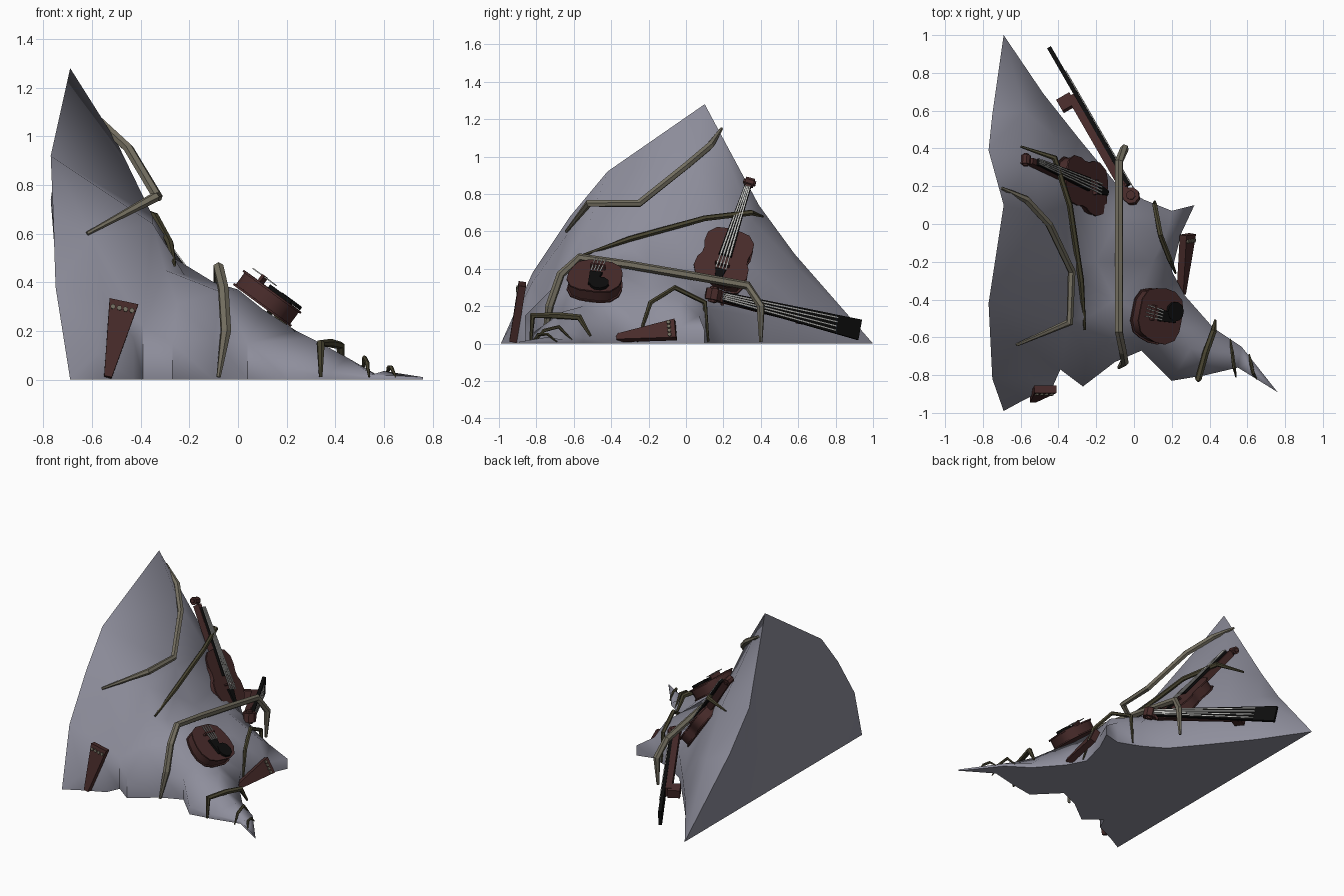
import bpy, bmesh, math
from mathutils import Vector, Matrix
from mathutils.geometry import delaunay_2d_cdt

if "Cube" in bpy.data.objects:
    bpy.data.objects.remove(bpy.data.objects["Cube"])


def mat(name, r, g, b):
    m = bpy.data.materials.new(name)
    m.diffuse_color = (r, g, b, 1)
    m.use_nodes = True
    m.node_tree.nodes["Principled BSDF"].inputs["Base Color"].default_value = m.diffuse_color
    return m


ROCK = mat("grey_rock", .27, .27, .33)
WOOD = mat("dark_red_wood", .064, .024, .023)
BLACK = mat("black_wood", .004, .004, .004)
PALE = mat("pale_root", .17, .155, .115)
OLIVE = mat("olive_root", .065, .058, .03)
STRING = mat("string_grey", .5, .5, .48)


def finish(name, bm, material, angle=None):
    bmesh.ops.recalc_face_normals(bm, faces=bm.faces)
    me = bpy.data.meshes.new(name)
    bm.to_mesh(me)
    bm.free()
    me.materials.append(material)
    ob = bpy.data.objects.new(name, me)
    bpy.context.collection.objects.link(ob)
    if angle:
        bpy.ops.object.select_all(action='DESELECT')
        ob.select_set(True)
        bpy.context.view_layer.objects.active = ob
        bpy.ops.object.shade_smooth_by_angle(angle=math.radians(angle))
    return ob


def frame(loc, axis, normal):
    """Local y runs along axis, local z along normal."""
    y = Vector(axis).normalized()
    x = y.cross(Vector(normal)).normalized()
    m = Matrix((x, y, x.cross(y))).transposed().to_4x4()
    m.translation = loc
    return m


def prism(name, pts, z0, z1, material, M, angle=None):
    bm = bmesh.new()
    lo = [bm.verts.new(M @ Vector((x, y, z0))) for x, y in pts]
    hi = [bm.verts.new(M @ Vector((x, y, z1))) for x, y in pts]
    bm.faces.new(lo)
    bm.faces.new(hi)
    n = len(pts)
    for i in range(n):
        j = (i + 1) % n
        bm.faces.new((lo[i], lo[j], hi[j], hi[i]))
    return finish(name, bm, material, angle)


def taper(w0, w1, y0, y1, x=0):
    return [(x - w0, y0), (x + w0, y0), (x + w1, y1), (x - w1, y1)]


def disc(r, cx=0, cy=0, n=8):
    return [(cx + r * math.cos(i * math.tau / n), cy + r * math.sin(i * math.tau / n)) for i in range(n)]


def mirrored(half):
    return half + [(-x, y) for x, y in reversed(half)]


def root(name, pts, r, material, n=6):
    """Bent tube, thinner at both ends."""
    bm = bmesh.new()
    pts = [Vector(p) for p in pts]
    rings, last = [], len(pts) - 1
    for i, p in enumerate(pts):
        d = (pts[min(i + 1, last)] - pts[max(i - 1, 0)]).normalized()
        u = d.orthogonal() if i == 0 else (u - d * u.dot(d))
        u = u.normalized()
        v = d.cross(u)
        k = r * (.4 if i in (0, last) else 1)
        rings.append([bm.verts.new(p + k * (u * math.cos(a) + v * math.sin(a)))
                      for a in [j * math.tau / n for j in range(n)]])
    for a, b in zip(rings, rings[1:]):
        for j in range(n):
            bm.faces.new((a[j], a[(j + 1) % n], b[(j + 1) % n], b[j]))
    bm.faces.new(rings[0])
    bm.faces.new(rings[-1])
    finish(name, bm, material)


# Rock mound: rim points with heights, inner points, a skirt and a flat base
rim = [(-.69, -.99, 0), (-.58, -.93, .11), (-.43, -.86, .17), (-.39, -.77, .22), (-.27, -.86, .15),
       (-.10, -.73, .17), (.04, -.67, .15), (.20, -.83, .05), (.38, -.80, .03), (.55, -.76, .02),
       (.76, -.89, .01), (.57, -.65, .02), (.42, -.55, .03), (.27, -.38, .06), (.20, -.25, .09),
       (.25, -.05, .08), (.32, .10, .07), (.20, .07, .15), (.05, .13, .18), (-.10, .22, .17),
       (-.29, .45, .13), (-.48, .69, .10), (-.69, 1, 0), (-.75, .58, .48), (-.77, .39, .74),
       (-.69, .1, 1.28), (-.77, -.42, .92), (-.76, -.62, .68), (-.75, -.82, .38)]
inner = [(-.5, .05, .98), (-.35, -.2, .67), (-.35, -.52, .64), (-.6, -.63, .59), (-.22, -.48, .43),
         (-.28, -.3, .51), (-.20, -.2, .43), (-.10, -.4, .40), (-.10, 0, .34), (-.25, .08, .42),
         (-.36, .1, .63), (-.35, .28, .47), (0, -.45, .37), (.1, -.5, .29), (.24, -.55, .2),
         (.3, -.66, .17), (.45, -.68, .09), (.6, -.74, .035), (.1, -.2, .29), (.18, -.03, .23),
         (-.05, .12, .28), (-.52, .36, .65), (-.58, .6, .4), (-.42, .46, .32), (-.22, .27, .28),
         (-.55, -.82, .33), (-.25, -.7, .31), (-.07, -.6, .36), (-.3, -.6, .45)]
pts = rim + inner
n = len(rim)
co, _, tris, orig, _, _ = delaunay_2d_cdt([Vector(p[:2]) for p in pts], [], [list(range(n))], 1, 1e-5)
bm = bmesh.new()
top = [bm.verts.new(p) for p in pts]
for t in tris:
    bm.faces.new([top[orig[i][0]] for i in t])
low = [bm.verts.new((max(x, -.69), y, 0)) for x, y, z in rim]
for i in range(n):
    j = (i + 1) % n
    bm.faces.new((top[i], low[i], low[j], top[j]))
bm.faces.new(low)
bmesh.ops.remove_doubles(bm, verts=bm.verts, dist=.002)
finish("rock_mound", bm, ROCK, 65)

# Roots creeping over the rock
root("upper_root", [(-.70, .19, 1.15), (-.57, .13, 1.06), (-.45, 0, .95), (-.33, -.25, .75),
                    (-.34, -.52, .75), (-.62, -.64, .6)], .021, PALE)
root("middle_root", [(-.60, .41, .68), (-.42, .35, .70), (-.34, .1, .67), (-.28, -.3, .56),
                     (-.26, -.56, .47)], .016, OLIVE)
root("long_root", [(-.06, .40, .01), (-.05, .40, .2), (-.08, .33, .31), (-.08, .05, .36), (-.08, -.3, .42),
                   (-.08, -.57, .46), (-.06, -.67, .37), (-.05, -.73, .2), (-.08, -.76, .01)], .023, PALE)
root("arched_root", [(.11, .12, .01), (.11, .10, .22), (.14, -.06, .30), (.19, -.19, .22),
                     (.22, -.26, .01)], .014, OLIVE)
root("toe_root", [(.34, -.83, .01), (.34, -.82, .15), (.38, -.68, .15), (.42, -.57, .14),
                  (.43, -.51, .04)], .018, OLIVE)
root("toe_root_small", [(.54, -.81, .01), (.53, -.76, .07), (.52, -.68, .09), (.51, -.61, .02)], .01, OLIVE)
root("toe_root_tip", [(.65, -.82, .01), (.63, -.79, .05), (.62, -.74, .05), (.61, -.69, .01)], .009, OLIVE)


def strings(tag, M, w0, w1, y0, y1, z):
    for k in (-1, -.33, .33, 1):
        prism(tag + "_string", [(k * w0 - .004, y0), (k * w0 + .004, y0), (k * w1 + .003, y1),
                                (k * w1 - .003, y1)], z, z + .005, STRING, M)


def scroll(tag, M, y, r, w, z):
    """Rolled head and its tuning pegs, lying across the neck."""
    S = M @ Matrix.Translation((0, y, z)) @ Matrix.Rotation(math.pi / 2, 4, 'Y')
    prism(tag + "_scroll", disc(r), -w, w, WOOD, S, 40)
    for s in (-1, 1):
        prism(tag + "_scroll_eye", disc(r * .55), s * w, s * w * 1.4, WOOD, S)


def body(tag, M, half):
    pts = mirrored(half)
    prism(tag + "_ribs", [(x * .94, y * .94) for x, y in pts], -.035, .025, WOOD, M, 40)
    for z in (-.042, .025):
        prism(tag + "_plate", pts, z, z + .009, WOOD, M, 40)


# Whole fiddle leaning on the slope
M = frame((-.275, .205, .445), (-.32, .14, .43), (.8, .1, .57))
body("fiddle", M, [(.06, -.185), (.12, -.16), (.147, -.10), (.142, -.04), (.125, -.01), (.122, .03),
                   (.132, .07), (.128, .13), (.09, .175), (.03, .187)])
prism("fiddle_neck", taper(.022, .016, .18, .5), -.01, .035, WOOD, M)
prism("fiddle_fingerboard", taper(.036, .018, .0, .47), .04, .056, BLACK, M)
prism("fiddle_tailpiece", taper(.012, .028, -.18, -.09), .034, .046, BLACK, M)
prism("fiddle_bridge", taper(.04, .04, -.065, -.055), .034, .06, WOOD, M)
strings("fiddle", M, .027, .012, -.1, .47, .057)
scroll("fiddle", M, .53, .026, .024, .01)

# Broken fiddle body resting on the shoulder
M = frame((.125, -.485, .335), (-.17, .05, .125), (.57, 0, .82))
body("broken_fiddle", M, [(.055, -.135), (.11, -.115), (.143, -.06), (.147, .0), (.135, .06),
                          (.115, .11), (.06, .14)])
prism("broken_tailpiece", taper(.018, .034, -.09, .02), .034, .05, BLACK, M)
prism("chin_rest", disc(.052, .04, -.075, 10), .036, .052, BLACK, M, 40)
prism("broken_bridge", taper(.04, .04, .06, .072), .034, .065, WOOD, M)
strings("broken", M, .024, .03, .01, .12, .058)

# Large torn-off neck at the back
M = frame((-.01, .16, .26), (-.45, .78, -.19), (.86, .5, 0))
prism("large_neck", taper(.03, .035, -.01, .62), -.045, -.005, WOOD, M)
prism("large_heel", taper(.035, .03, .57, .64), -.10, -.02, WOOD, M)
prism("large_fingerboard", taper(.025, .055, .05, .9), -.005, .018, BLACK, M)
strings("large", M, .014, .035, .03, .75, .019)
scroll("large", M, -.01, .045, .03, -.01)
for s in (-1, 1):
    prism("large_peg", taper(.006, .006, .045, .06, s * .04), -.012, .0, WOOD, M)

# Loose tailpieces with small string knobs
for tag, loc, axis, normal, L, w in (
        ("front_tailpiece", (-.535, -.925, .01), (.066, .05, .31), (.03, -1, .16), .32, .06),
        ("side_tailpiece", (.25, -.37, .03), (.035, .31, .045), (.9, -.12, .45), .32, .056)):
    M = frame(loc, axis, normal)
    prism(tag, taper(.016, w, 0, L), -.02, .02, WOOD, M)
    for k in (-.66, -.22, .22, .66):
        prism(tag + "_knob", disc(.011, k * w, L * .9, 6), .018, .028, PALE, M)
